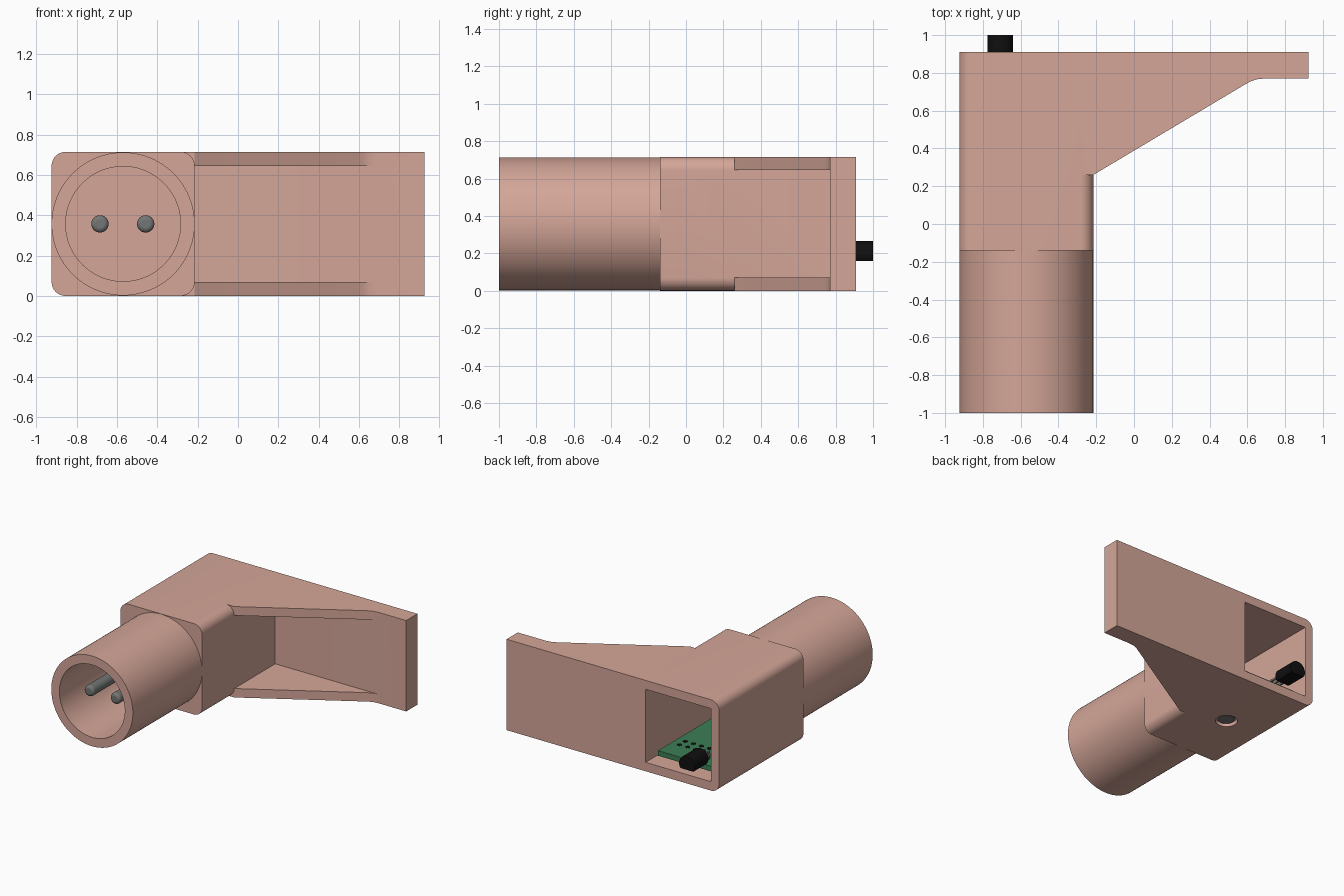
import bpy, bmesh, math
from mathutils import Matrix, Vector

if "Cube" in bpy.data.objects:
    bpy.data.objects.remove(bpy.data.objects["Cube"])


def material(name, rgb):
    m = bpy.data.materials.new(name)
    m.diffuse_color = (*rgb, 1)
    m.use_nodes = True
    m.node_tree.nodes["Principled BSDF"].inputs["Base Color"].default_value = m.diffuse_color
    return m


PLASTIC = material("salmon plastic", (0.66, 0.38, 0.315))
STEEL = material("grey metal", (0.17, 0.18, 0.175))
GREEN = material("board green", (0.045, 0.21, 0.09))
BLACK = material("black", (0.005, 0.005, 0.005))


def prism(name, pts, axis, lo, hi, mat):
    """Extrude a 2D outline along z (points are x,y) or y (points are x,z)."""
    place = (lambda p, t: (p[0], p[1], t)) if axis == "z" else (lambda p, t: (p[0], t, p[1]))
    bm = bmesh.new()
    a = [bm.verts.new(place(p, lo)) for p in pts]
    b = [bm.verts.new(place(p, hi)) for p in pts]
    bm.faces.new(a)
    bm.faces.new(b)
    n = len(pts)
    for i in range(n):
        j = (i + 1) % n
        bm.faces.new((a[i], a[j], b[j], b[i]))
    bmesh.ops.recalc_face_normals(bm, faces=bm.faces)
    me = bpy.data.meshes.new(name)
    bm.to_mesh(me)
    bm.free()
    me.materials.append(mat)
    ob = bpy.data.objects.new(name, me)
    bpy.context.collection.objects.link(ob)
    return ob


def circle(cx, cy, r, n=32):
    return [(cx + r * math.cos(2 * math.pi * i / n), cy + r * math.sin(2 * math.pi * i / n)) for i in range(n)]


def rect(x0, x1, y0, y1):
    return [(x0, y0), (x1, y0), (x1, y1), (x0, y1)]


def rounded(x0, x1, y0, y1, r, n=8):
    pts = []
    for k, (cx, cy) in enumerate(rect(x0 + r, x1 - r, y0 + r, y1 - r)):
        for i in range(n + 1):
            a = math.pi * (1 + k / 2 + i / n / 2)
            pts.append((cx + r * math.cos(a), cy + r * math.sin(a)))
    return pts


def boolean(ob, other, op):
    """Apply a boolean and throw the helper away."""
    mod = ob.modifiers.new("cut", "BOOLEAN")
    mod.object, mod.operation, mod.solver = other, op, "EXACT"
    bpy.context.view_layer.objects.active = ob
    bpy.ops.object.modifier_apply(modifier=mod.name)
    bpy.data.objects.remove(other)


def smooth(ob):
    bpy.ops.object.select_all(action="DESELECT")
    ob.select_set(True)
    bpy.context.view_layer.objects.active = ob
    bpy.ops.object.shade_smooth_by_angle(angle=math.radians(30))


L, R, H, BACK, WALL = -0.925, -0.215, 0.715, 0.91, 0.07
CX, CZ = (L + R) / 2, H / 2

# Housing: rounded box joined with the side wing
housing = prism("housing", rounded(L, R, 0, H, WALL), "y", -0.14, BACK, PLASTIC)
wing_outline = [(R - WALL, 0.26), (R, 0.26), (0.59, 0.74), (0.62, 0.756), (0.65, 0.766), (0.69, 0.77),
                (0.925, 0.77), (0.925, BACK), (R - WALL, BACK)]
wing = prism("wing", wing_outline, "z", 0, H, PLASTIC)
boolean(housing, wing, "UNION")

# Pocket between the two gussets, open cavity at the back, screw hole below
boolean(housing, prism("pocket", rect(R, 1.1, WALL, H - WALL), "y", 0, 0.77, PLASTIC), "DIFFERENCE")
boolean(housing, prism("cavity", rect(L + WALL, R - WALL, WALL, H - WALL), "y", -0.07, 1.1, PLASTIC), "DIFFERENCE")
boolean(housing, prism("recess", circle(CX, 0.36, 0.08), "z", -0.1, 0.03, PLASTIC), "DIFFERENCE")
smooth(housing)

# Round connector sleeve
sleeve = prism("connector_sleeve", circle(CX, CZ, 0.355, 96), "y", -1.0, -0.14, PLASTIC)
boolean(sleeve, prism("bore", circle(CX, CZ, 0.285, 96), "y", -1.1, -0.15, PLASTIC), "DIFFERENCE")
smooth(sleeve)

# Two contact pins with softened tips
for i, x in enumerate((-0.685, -0.458)):
    pin = prism(f"contact_pin_{i + 1}", circle(x, CZ, 0.043), "y", -0.88, -0.05, STEEL)
    bev = pin.modifiers.new("tip", "BEVEL")
    bev.width, bev.segments = 0.02, 3
    smooth(pin)

# Circuit board on its standoff, with the screw seen from below
smooth(prism("standoff", circle(CX, 0.36, 0.1), "z", 0.06, 0.10, PLASTIC))
smooth(prism("screw_head", circle(CX, 0.36, 0.06), "z", 0.012, 0.035, STEEL))
prism("circuit_board", rect(-0.82, -0.33, 0.0, 0.82), "z", 0.10, 0.14, GREEN)

# Solder holes in two rows
for row in range(2):
    for col in range(4):
        prism(f"solder_hole_{row}_{col}", circle(-0.61 + 0.07 * col, 0.58 + 0.07 * row, 0.018, 12),
              "z", 0.139, 0.143, BLACK)

# Sensor: D-shaped body reaching out of the opening, three leads
arc = [math.radians(-35 + 250 * i / 24) for i in range(25)]
sensor = prism("sensor_body", [(-0.708 + 0.068 * math.cos(a), 0.197 + 0.068 * math.sin(a)) for a in arc],
               "y", 0.83, 1.0, BLACK)
smooth(sensor)
for i in range(3):
    x = -0.748 + 0.04 * i
    prism(f"sensor_lead_{i + 1}", rect(x - 0.007, x + 0.007, 0.19, 0.205), "y", 0.72, 0.84, STEEL)
    prism(f"sensor_leg_{i + 1}", rect(x - 0.007, x + 0.007, 0.72, 0.735), "z", 0.13, 0.205, STEEL)
